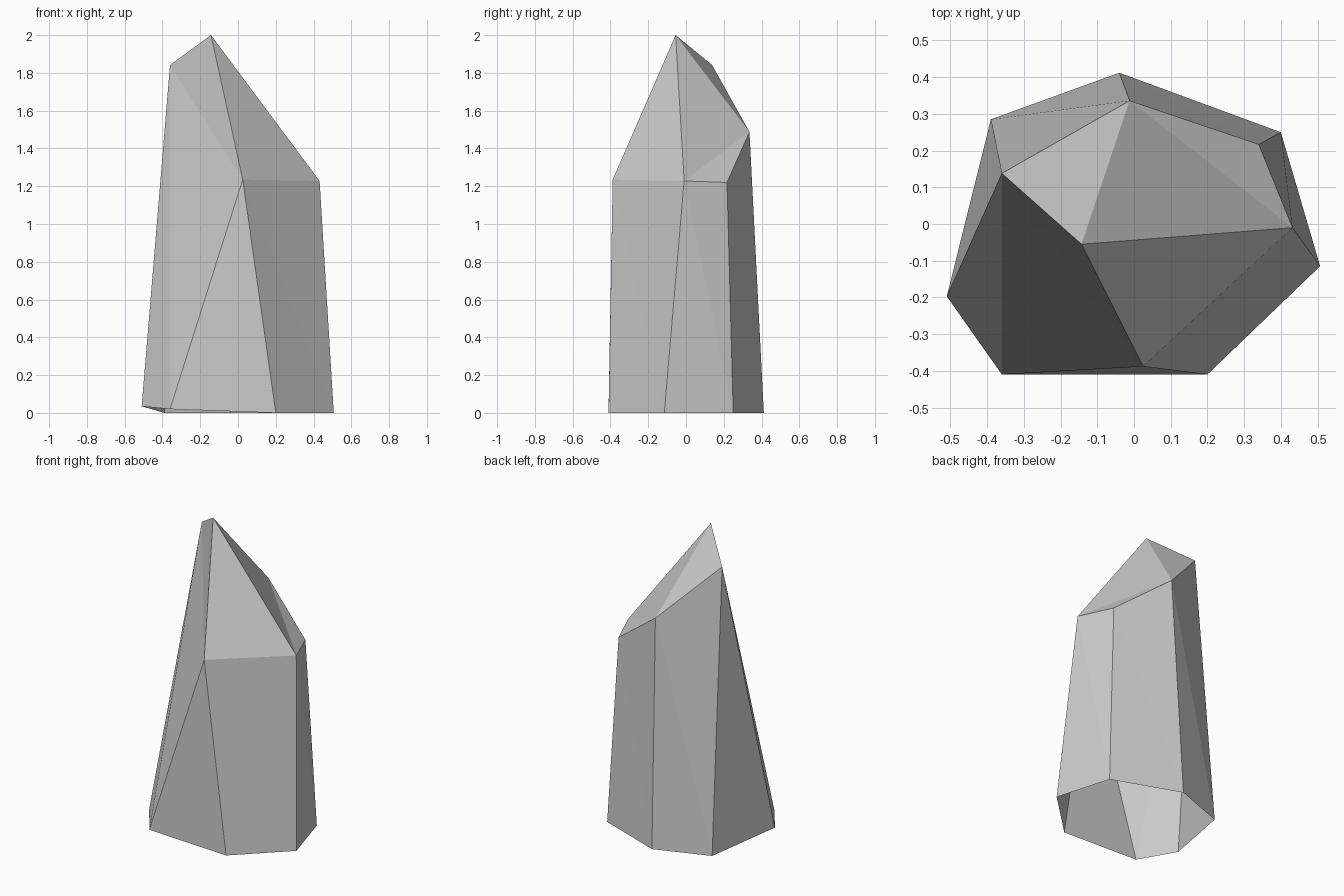
import bpy, bmesh

if "Cube" in bpy.data.objects:
    bpy.data.objects.remove(bpy.data.objects["Cube"])

# Seven-sided base rim (counter-clockwise, open underneath)
BASE = [(0.20, -0.41, 0), (0.507, -0.115, 0), (0.40, 0.25, 0), (-0.04, 0.412, 0),
        (-0.39, 0.285, 0), (-0.51, -0.197, 0.035), (-0.36, -0.41, 0.02)]
# Five shoulder corners, rising towards the back left, and the tip
SHOULDER = [(0.025, -0.388, 1.235), (0.432, -0.01, 1.228), (0.34, 0.217, 1.22),
            (-0.012, 0.336, 1.488), (-0.36, 0.138, 1.842)]
TIP = (-0.143, -0.055, 2.0)

bm = bmesh.new()
b = [bm.verts.new(p) for p in BASE]
s = [bm.verts.new(p) for p in SHOULDER]
tip = bm.verts.new(TIP)

# Tapering side walls
for i in range(4):
    bm.faces.new((b[i], b[i + 1], s[i]))
    bm.faces.new((s[i], b[i + 1], s[i + 1]))

# Slanted left and front facets that run from the rim to the high shoulder
for f in ((b[4], b[5], s[4]), (b[5], b[6], s[4]), (b[6], s[0], s[4]), (b[6], b[0], s[0])):
    bm.faces.new(f)

# Pointed crown
for f in ((s[0], s[1], tip), (s[1], s[3], tip), (s[1], s[2], s[3]),
          (s[3], s[4], tip), (s[4], s[0], tip)):
    bm.faces.new(f)

mesh = bpy.data.meshes.new("crystal")
bm.to_mesh(mesh)
bm.free()
bpy.context.collection.objects.link(bpy.data.objects.new("crystal", mesh))
